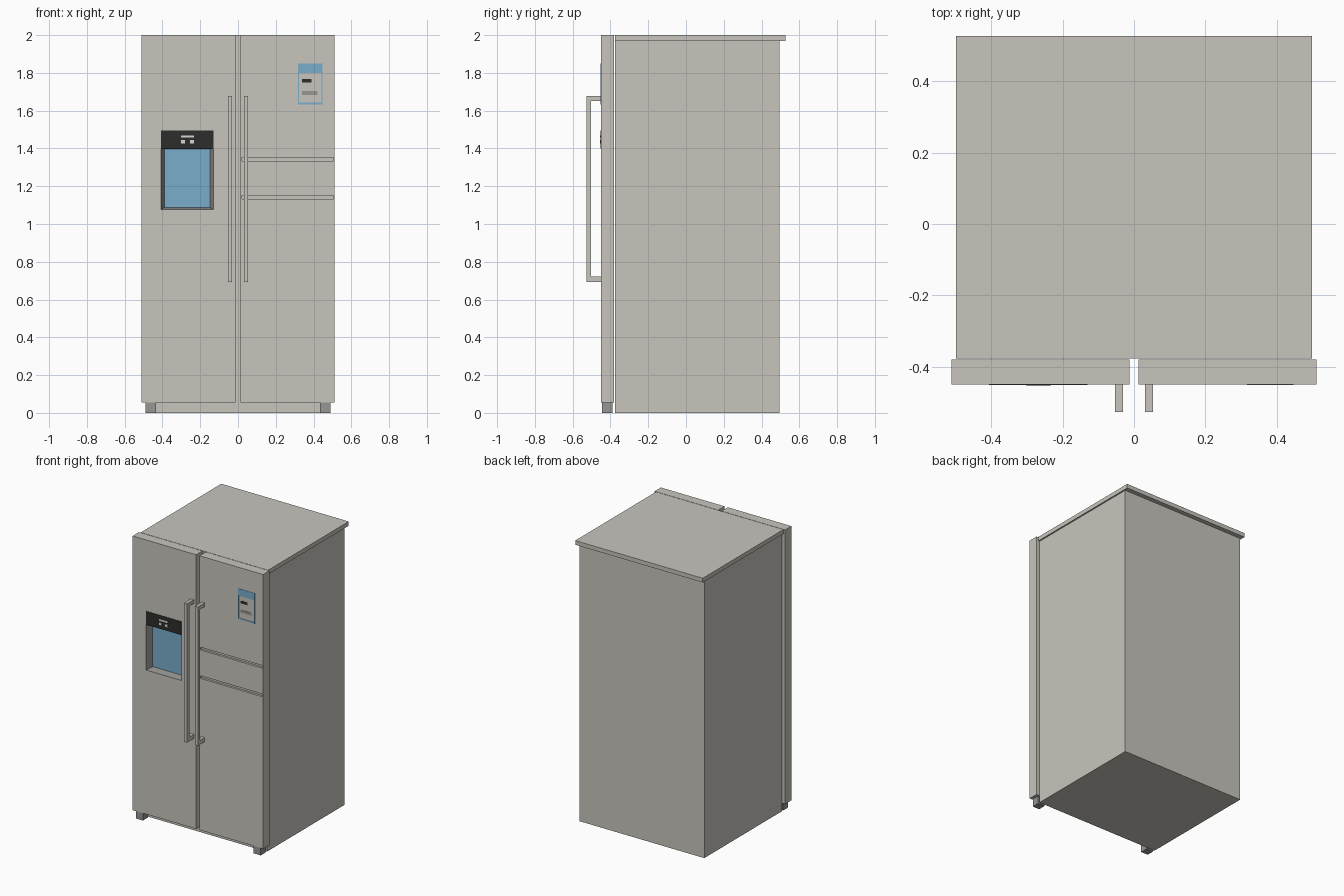
import bpy, bmesh

if "Cube" in bpy.data.objects:
    bpy.data.objects.remove(bpy.data.objects["Cube"])


def material(name, rgb):
    m = bpy.data.materials.new(name)
    m.diffuse_color = (*rgb, 1)
    m.use_nodes = True
    m.node_tree.nodes["Principled BSDF"].inputs["Base Color"].default_value = m.diffuse_color
    return m


STEEL = material("warm_grey", (0.578, 0.558, 0.510))
GREY = material("mid_grey", (0.305, 0.305, 0.30))
BLUE = material("sky_blue", (0.19, 0.42, 0.60))
DARK = material("charcoal", (0.026, 0.026, 0.024))
LIGHT = material("pale_grey", (0.70, 0.70, 0.68))


def add_box(bm, x, y, z):
    """Add a box given (min, max) ranges."""
    verts = bmesh.ops.create_cube(bm, size=1)["verts"]
    for v in verts:
        v.co = [r[0] if c < 0 else r[1] for c, r in zip(v.co, (x, y, z))]


def finish(name, bm, mats):
    me = bpy.data.meshes.new(name)
    bmesh.ops.recalc_face_normals(bm, faces=bm.faces)
    bm.to_mesh(me)
    bm.free()
    for m in mats:
        me.materials.append(m)
    ob = bpy.data.objects.new(name, me)
    bpy.context.collection.objects.link(ob)
    return ob


def boxes(name, mat, *ranges):
    bm = bmesh.new()
    for r in ranges:
        add_box(bm, *r)
    return finish(name, bm, [mat])


FRONT = -0.45


def door(name, x, pockets):
    """Door slab; each pocket = outer x, outer z, inner x, inner z, depth, wall and back material index."""
    bm = bmesh.new()
    add_box(bm, x, (FRONT, -0.38), (0.055, 2.0))
    # cut the slab along the pocket edges
    cuts = {(0, c) for p in pockets for c in p[0]} | {(2, c) for p in pockets for c in p[1]}
    for axis, c in sorted(cuts):
        co, no = [0, 0, 0], [0, 0, 0]
        co[axis], no[axis] = c, 1
        bmesh.ops.bisect_plane(bm, geom=bm.verts[:] + bm.edges[:] + bm.faces[:],
                               plane_co=co, plane_no=no, dist=1e-5)
    # push the pocket faces in
    for ox, oz, ix, iz, depth, wall, back in pockets:
        hit = [f for f in bm.faces
               if abs(f.calc_center_median().y - FRONT) < 1e-4
               and ox[0] < f.calc_center_median().x < ox[1]
               and oz[0] < f.calc_center_median().z < oz[1]]
        for f in bmesh.ops.extrude_discrete_faces(bm, faces=hit)["faces"]:
            for v in f.verts:
                v.co.x = min(max(v.co.x, ix[0]), ix[1])
                v.co.z = min(max(v.co.z, iz[0]), iz[1])
                v.co.y = FRONT + depth
            for e in f.edges:
                for g in e.link_faces:
                    g.material_index = wall
            f.material_index = back
    return finish(name, bm, [STEEL, GREY, BLUE])


# Cabinet and overhanging top
boxes("cabinet", STEEL, ((-0.49, 0.49), (-0.377, 0.495), (0, 1.97)))
boxes("top_panel", STEEL, ((-0.50, 0.50), (-0.377, 0.527), (1.97, 2.0)))

# Left door with dispenser recess, right door with two grooves
door("left_door", (-0.512, -0.013),
     [((-0.407, -0.13), (1.077, 1.40), (-0.39, -0.147), (1.087, 1.398), 0.05, 1, 2)])
gx = (0.02, 0.506)
door("right_door", (0.013, 0.512),
     [(gx, z, gx, z, 0.015, 0, 0) for z in ((1.132, 1.151), (1.334, 1.353))])

# Handles and front feet, mirrored left and right
for side, s in (("left", -1), ("right", 1)):
    hx = tuple(sorted((s * 0.031, s * 0.054)))
    boxes(side + "_handle", STEEL,
          (hx, (-0.527, -0.502), (0.692, 1.677)),
          (hx, (-0.502, FRONT), (1.65, 1.677)),
          (hx, (-0.502, FRONT), (0.692, 0.722)))
    fx = tuple(sorted((s * 0.435, s * 0.49)))
    boxes(side + "_foot", GREY, (fx, (-0.445, -0.39), (0, 0.055)))


def plates(name, mat, thick, *rects):
    """Thin plates on the door front."""
    return boxes(name, mat, *[((a, b), (FRONT - thick, FRONT), (c, d)) for a, b, c, d in rects])


# Dispenser control panel with display bar and buttons
plates("control_panel", DARK, 0.002, (-0.407, -0.13, 1.40, 1.496))
plates("panel_marks", LIGHT, 0.004,
       (-0.302, -0.234, 1.457, 1.469),
       (-0.302, -0.281, 1.427, 1.445), (-0.255, -0.234, 1.427, 1.445))

# Energy label: header, border and bars
plates("label_border", BLUE, 0.002,
       (0.317, 0.447, 1.80, 1.85), (0.317, 0.447, 1.633, 1.643),
       (0.317, 0.322, 1.643, 1.80), (0.442, 0.447, 1.643, 1.80))
plates("label_dark_bar", DARK, 0.002, (0.338, 0.39, 1.75, 1.768))
plates("label_grey_bar", GREY, 0.002, (0.338, 0.422, 1.684, 1.703))
